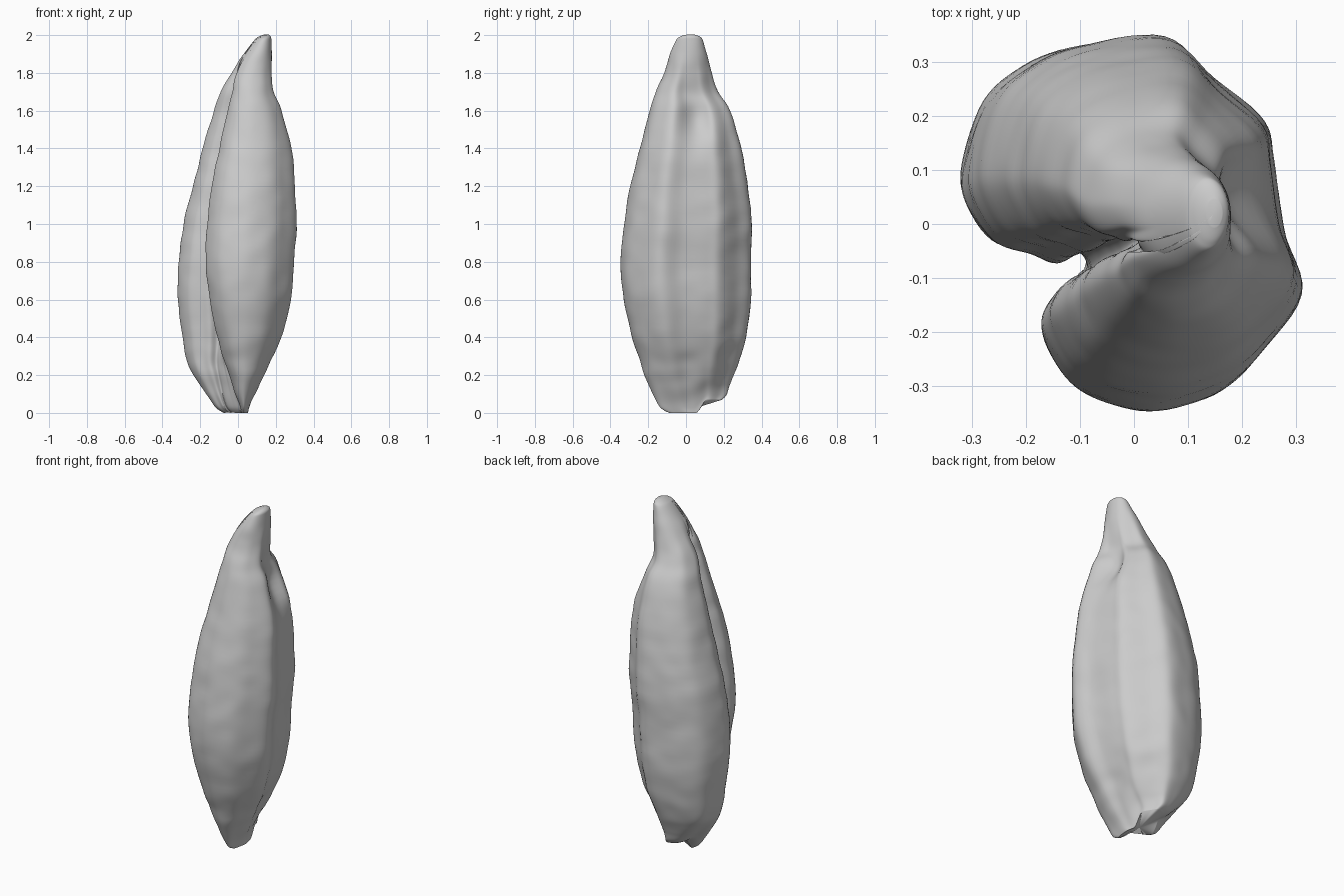
import bpy
import bmesh
import math
from mathutils import Vector, noise

default_cube = bpy.data.objects.get("Cube")
if default_cube:
    bpy.data.objects.remove(default_cube, do_unlink=True)


def smoothstep(low, high, value):
    t = min(max((value - low) / (high - low), 0), 1)
    return t * t * (3 - 2 * t)


def catmull(a, b, c, d, t):
    """Smooth interpolation between b and c."""
    return [0.5 * (2 * q + (r - p) * t + (2 * p - 5 * q + 4 * r - s) * t * t
                   + (3 * q - p - 3 * r + s) * t ** 3)
            for p, q, r, s in zip(a, b, c, d)]


def resample_closed(points, steps):
    n = len(points)
    return [catmull(points[i - 1], points[i], points[(i + 1) % n],
                    points[(i + 2) % n], k / steps)
            for i in range(n) for k in range(steps)]


def resample_open(rows, steps):
    last = len(rows) - 1
    result = [catmull(rows[max(i - 1, 0)], rows[i], rows[i + 1],
                      rows[min(i + 2, last)], k / steps)
              for i in range(last) for k in range(steps)]
    return result + [rows[last]]


# C-shaped cross-section: two rounded lobes around a groove
section = [
    (-.31, .04), (-.315, .11), (-.275, .23), (-.2, .295), (-.09, .333),
    (.05, .345), (.14, .27), (.24, .185), (.262, .11), (.28, -.02),
    (.315, -.14), (.24, -.25), (.16, -.315), (.05, -.345), (-.05, -.332),
    (-.12, -.293), (-.165, -.225), (-.172, -.175), (-.14, -.125),
    (-.1, -.105), (-.075, -.08), (-.095, -.052), (-.14, -.072),
    (-.19, -.055), (-.26, -.03),
]

# Height, x range, y range, and x of the front lobe's groove edge
levels = [
    (0, -.08, .05, -.09, .19, .02),
    (.03, -.125, .06, -.14, .215, .01),
    (.1, -.175, .09, -.175, .23, -.015),
    (.2, -.235, .14, -.218, .255, -.045),
    (.28, -.272, .175, -.245, .28, -.075),
    (.4, -.29, .23, -.285, .315, -.11),
    (.6, -.315, .28, -.33, .34, -.15),
    (.8, -.31, .295, -.345, .34, -.17),
    (1, -.285, .31, -.325, .345, -.165),
    (1.2, -.235, .3, -.295, .325, -.14),
    (1.4, -.185, .285, -.245, .29, -.1),
    (1.6, -.125, .235, -.19, .23, -.055),
    (1.7, -.09, .19, -.16, .17, -.03),
    (1.8, -.035, .18, -.115, .135, -.01),
    (1.9, .03, .18, -.085, .11, .035),
    (1.97, .085, .175, -.055, .09, .09),
    (1.99, .11, .172, -.035, .075, .11),
    (2, .135, .162, -.005, .045, .135),
]

half_x, half_y = 0.315, 0.345
edge_base = -0.175 / half_x


def surface_point(x, y, row):
    """Fit one section point to a level, with the groove and beak shaping."""
    z, x0, x1, y0, y1, edge = row
    u, v = x / half_x, y / half_y
    # groove closes towards the beak
    closing = smoothstep(1.68, 1.93, z)
    angle = math.atan2(v, u)
    radius = math.hypot(u, v)
    radius += (1 - radius) * closing
    u, v = radius * math.cos(angle), radius * math.sin(angle)
    # front lobe follows its own edge line
    edge_u = 2 * (edge - x0) / (x1 - x0) - 1
    moved = 1 - (1 - u) * (1 - edge_u) / (1 - edge_base)
    u += (moved - u) * smoothstep(0.2, 0.42, -v) * (1 - closing)
    px = (x0 + x1) / 2 + u * (x1 - x0) / 2
    py = (y0 + y1) / 2 + v * (y1 - y0) / 2
    # hollow under the beak
    if u > 0:
        px -= 0.065 * u * math.exp(-((z - 1.56) / .12) ** 2
                                   - ((py - .06) / .08) ** 2)
    # back lobe stops higher than the front lobe
    lift = 0.07 * smoothstep(0, 0.45, v) * (1 - smoothstep(0, 0.25, z))
    return Vector((px, py, z + lift))


def build_pod():
    outline = resample_closed(section, 6)
    rows = resample_open(levels, 7)
    bm = bmesh.new()
    rings = [[bm.verts.new(surface_point(x, y, row)) for x, y in outline]
             for row in rows]
    count = len(outline)
    for lower, upper in zip(rings, rings[1:]):
        for i in range(count):
            j = (i + 1) % count
            bm.faces.new((lower[i], lower[j], upper[j], upper[i]))
    # closing caps
    for ring in (rings[0], rings[-1]):
        centre = sum((v.co for v in ring), Vector()) / count
        tip = bm.verts.new(centre)
        for i in range(count):
            bm.faces.new((ring[i], ring[(i + 1) % count], tip))
    bmesh.ops.recalc_face_normals(bm, faces=bm.faces[:])
    # faint organic wrinkles
    bm.normal_update()
    for v in bm.verts:
        place = Vector((v.co.x * 9, v.co.y * 9, v.co.z * 12))
        v.co += v.normal * 0.004 * noise.noise(place)
    mesh = bpy.data.meshes.new("seed_pod")
    bm.to_mesh(mesh)
    bm.free()
    return mesh


# Plain grey surface
grey = bpy.data.materials.new("plain_grey")
grey.use_nodes = True
colour = (0.6, 0.6, 0.6, 1)
grey.diffuse_color = colour
grey.node_tree.nodes["Principled BSDF"].inputs["Base Color"].default_value = colour

pod = bpy.data.objects.new("seed_pod", build_pod())
bpy.context.collection.objects.link(pod)
pod.data.materials.append(grey)
bpy.context.view_layer.objects.active = pod
pod.select_set(True)
bpy.ops.object.shade_smooth_by_angle(angle=math.radians(60))
